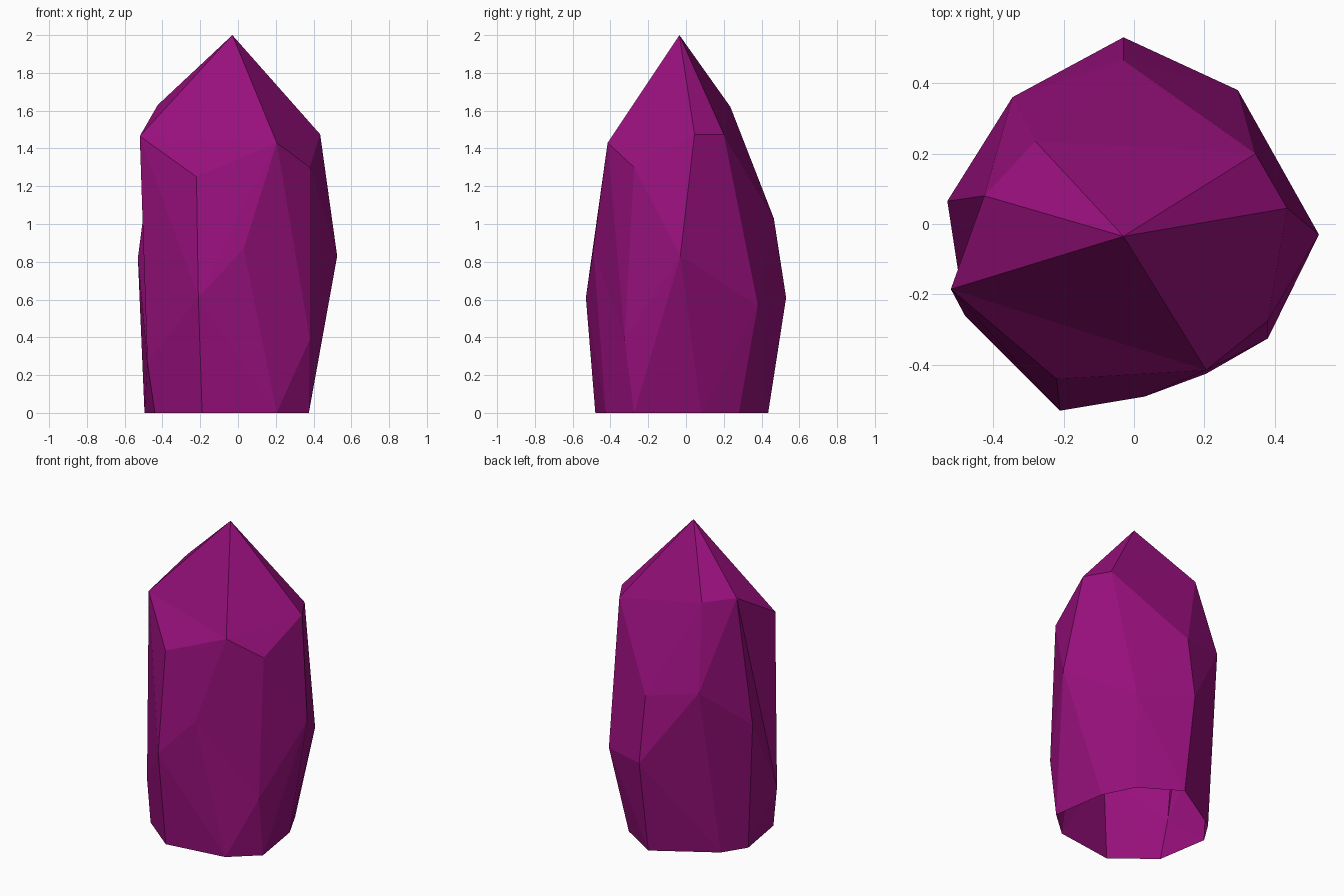
import bpy
import bmesh
from mathutils import Vector

cube = bpy.data.objects.get("Cube")
if cube:
    bpy.data.objects.remove(cube, do_unlink=True)

# One crystal colour
violet = bpy.data.materials.new("deep_magenta")
violet.use_nodes = True
colour = (0.31, 0.005, 0.2, 1)
violet.diffuse_color = colour
violet.node_tree.nodes["Principled BSDF"].inputs["Base Color"].default_value = colour

# Ridge lines around the crystal: shoulder, waist and foot of each, counterclockwise
tip_point = (-.03, -.035, 2)
ridges = [
    ((-.22, -.44, 1.25), (-.21, -.53, .61), (-.19, -.48, 0)),
    ((.205, -.415, 1.43), (.03, -.49, .87), (.205, -.425, 0)),
    ((.38, -.275, 1.3), (.38, -.325, .39), (.375, -.275, 0)),
    ((.435, .045, 1.475), (.525, -.03, .83), (.32, .08, 0)),
    ((.345, .2, 1.475), (.295, .38, .57), (.22, .28, 0)),
    ((-.03, .465, 1.03), (-.03, .53, .61), (-.03, .435, 0)),
    ((-.28, .235, 1.62), (-.345, .36, 1.09), (-.4, .21, 0)),
    ((-.425, .08, 1.63), (-.53, .065, .82), (-.495, .06, 0)),
    ((-.52, -.185, 1.465), (-.48, -.26, .27), (-.44, -.28, 0)),
]
low_shoulders = {0, 2, 5}   # these lie below the facets that reach the tip
valley_panel = 7            # this panel folds inward

bm = bmesh.new()
tip = bm.verts.new(tip_point)
columns = [[bm.verts.new(p) for p in ridge] for ridge in ridges]
count = len(columns)


def panel(a, b, c, d, inward=False):
    """Two triangles folded along the outward (or inward) diagonal."""
    normal = (b.co - a.co).cross(c.co - a.co)
    outward_ac = normal.dot(d.co - a.co) <= 0
    if outward_ac != inward:
        bm.faces.new((a, b, c))
        bm.faces.new((a, c, d))
    else:
        bm.faces.new((a, b, d))
        bm.faces.new((b, c, d))


# Side panels, open underneath
for i in range(count):
    here, after = columns[i], columns[(i + 1) % count]
    for level in range(2):
        folded = i == valley_panel and level == 0
        panel(here[level], here[level + 1], after[level + 1], after[level], folded)

# Pointed cap
high = [i for i in range(count) if i not in low_shoulders]
for n, i in enumerate(high):
    j = high[(n + 1) % len(high)]
    bm.faces.new((tip, columns[i][0], columns[j][0]))
for i in low_shoulders:
    bm.faces.new((columns[i - 1][0], columns[i][0], columns[(i + 1) % count][0]))

mesh = bpy.data.meshes.new("crystal")
bm.to_mesh(mesh)
bm.free()
mesh.materials.append(violet)
crystal = bpy.data.objects.new("crystal", mesh)
bpy.context.collection.objects.link(crystal)
